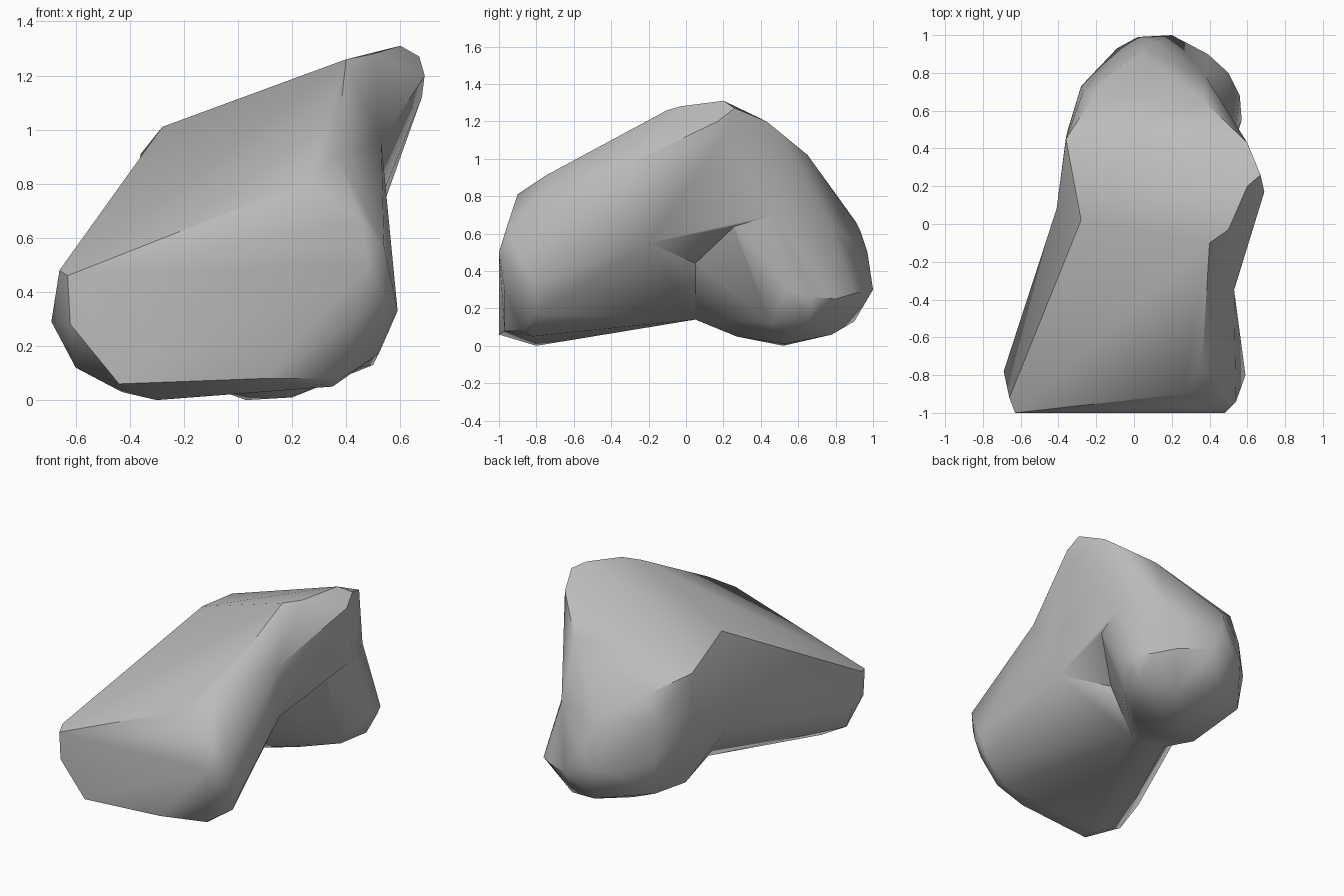
import bpy
import bmesh

default_cube = bpy.data.objects.get("Cube")
if default_cube:
    bpy.data.objects.remove(default_cube, do_unlink=True)

stone = bpy.data.materials.new("stone_grey")
stone.use_nodes = True
stone.diffuse_color = (0.5, 0.5, 0.5, 1)
stone.node_tree.nodes["Principled BSDF"].inputs["Base Color"].default_value = stone.diffuse_color


def hull_object(name, points):
    """Chiselled lump: the convex hull of a few corner points."""
    bm = bmesh.new()
    for point in points:
        bm.verts.new(point)
    result = bmesh.ops.convex_hull(bm, input=bm.verts[:])
    unused = {g for g in result["geom_interior"] + result["geom_unused"]
              if isinstance(g, bmesh.types.BMVert)}
    bmesh.ops.delete(bm, geom=list(unused), context="VERTS")
    bmesh.ops.recalc_face_normals(bm, faces=bm.faces[:])
    mesh = bpy.data.meshes.new(name)
    bm.to_mesh(mesh)
    bm.free()
    mesh.materials.append(stone)
    obj = bpy.data.objects.new(name, mesh)
    bpy.context.scene.collection.objects.link(obj)
    return obj


# Front lobe: flat front face, rounded rim, tapering back to the waist
front_face = [(-.63, -1, .46), (-.62, -1, .28), (-.44, -1, .06), (.1, -.97, .08),
              (.38, -.88, .08), (.44, -.97, .3), (.55, -.9, .36), (.48, -1, .5),
              (.54, -.94, .57), (.46, -.95, .66), (.26, -.9, .81)]
front_rim = [(-.66, -.92, .48), (-.69, -.78, .29), (-.6, -.85, .12), (-.43, -.82, .03),
             (-.3, -.8, 0), (.35, -.82, .05), (.52, -.8, .17), (.59, -.8, .33),
             (.36, -.75, .91), (.53, -.35, .95)]
front_waist = [(-.28, .02, 1.01), (.4, -.1, 1.26), (-.41, .08, .6), (-.35, .08, .38),
               (.45, -.2, .55), (.23, .05, .44), (-.2, .05, .16), (.06, .05, .14),
               (0, .3, .8), (0, .3, .3)]

# Upper back: sloping top face rising to a peak, bridged to the front lobe
top_face = [(-.28, .02, 1.01), (.4, -.1, 1.26), (.5, -.03, 1.28), (.6, .2, 1.31),
            (.67, .26, 1.27), (.69, .17, 1.2), (.68, .2, 1.12), (.6, .43, 1.2),
            (.37, .65, 1.02), (.03, .91, .66), (-.2, .7, .82), (-.36, .45, .91)]
bridge = [(.53, -.35, .95), (.45, -.2, .55), (-.41, .08, .6), (-.35, .08, .38),
          (.23, .05, .44)]

# Narrower ring shared by the upper back and the foot
back_ring = [(.48, .25, .65), (.53, .47, .7), (.38, .78, .65), (.05, .93, .62),
             (-.27, .7, .65), (-.36, .46, .65)]

# Back foot: rounded rear rim and a bulging underside
foot_rim = [(-.35, .5, .5), (-.28, .73, .4), (-.09, .93, .35), (.02, .99, .36),
            (.2, 1, .3), (.39, .9, .28), (.5, .8, .25), (.56, .68, .26),
            (.57, .55, .3), (.1, .97, .5)]
foot_base = [(.05, .9, .13), (.3, .78, .06), (.03, .52, 0), (.2, .53, .01),
             (.04, .27, .05), (.25, .3, .1), (.45, .45, .12), (.5, .65, .13),
             (-.26, .7, .17), (-.22, .32, .09)]
foot_front = [(.23, .05, .44), (-.41, .08, .6), (-.35, .08, .38), (-.2, .05, .16),
              (.06, .05, .14)]

body = hull_object("rock_body", front_face + front_rim + front_waist)
lobes = [hull_object("upper_back", top_face + bridge + back_ring),
         hull_object("back_foot", back_ring + foot_rim + foot_base + foot_front)]

# Merge the lumps into one closed rock
bpy.ops.object.select_all(action="DESELECT")
body.select_set(True)
bpy.context.view_layer.objects.active = body
for lobe in lobes:
    union = body.modifiers.new("merge_lobes", "BOOLEAN")
    union.operation = "UNION"
    union.solver = "EXACT"
    union.object = lobe
    bpy.ops.object.modifier_apply(modifier=union.name)
    bpy.data.objects.remove(lobe, do_unlink=True)
bpy.ops.object.shade_smooth_by_angle(angle=0.7)
